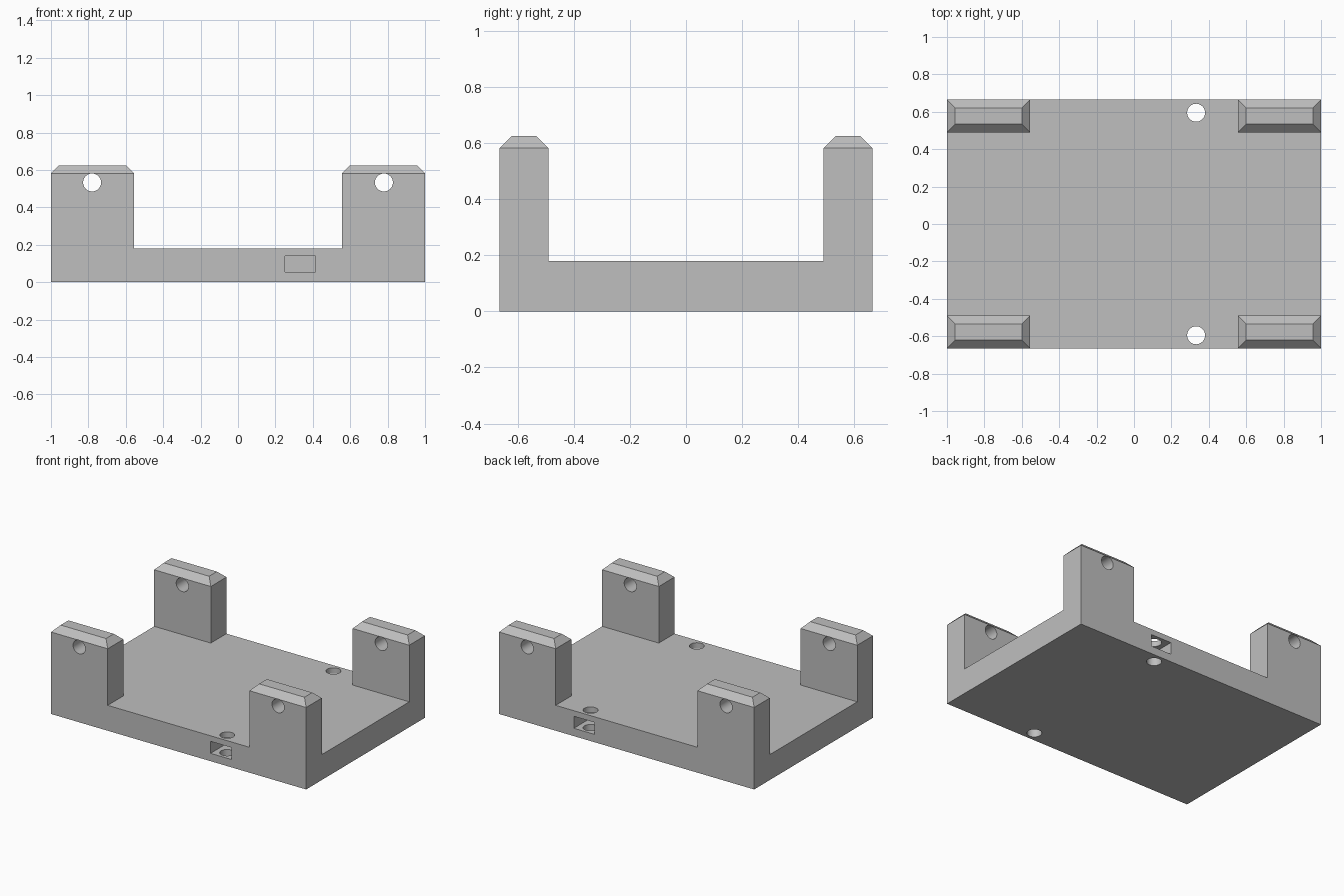
import bpy
import math
from mathutils import Matrix

default = bpy.data.objects.get("Cube")
if default:
    bpy.data.objects.remove(default, do_unlink=True)

HALF_X, HALF_Y = 1.0, 0.665
PLATE, TOP, BEVEL = 0.18, 0.625, 0.044
HOLE = 0.048

grey = bpy.data.materials.new("plain_grey")
grey.use_nodes = True
colour = (0.52, 0.52, 0.52, 1)
grey.diffuse_color = colour
grey.node_tree.nodes["Principled BSDF"].inputs["Base Color"].default_value = colour


def u_profile(name, outer, inner, depth, turn):
    """U-shaped outline with chamfered uprights, extruded across the model."""
    half = [(inner, PLATE), (inner, TOP - BEVEL), (inner + BEVEL, TOP),
            (outer - BEVEL, TOP), (outer, TOP - BEVEL), (outer, 0)]
    outline = half + [(-u, z) for u, z in reversed(half)]
    n = len(outline)
    verts = [(u, v, z) for v in (-depth, depth) for u, z in outline]
    faces = [tuple(range(n)), tuple(range(2 * n - 1, n - 1, -1))]
    faces += [(i, i + n, (i + 1) % n + n, (i + 1) % n) for i in range(n)]
    mesh = bpy.data.meshes.new(name)
    mesh.from_pydata(verts, [], faces)
    mesh.transform(Matrix.Rotation(turn, 4, "Z"))
    mesh.materials.append(grey)
    obj = bpy.data.objects.new(name, mesh)
    bpy.context.collection.objects.link(obj)
    bpy.context.view_layer.objects.active = obj
    bpy.ops.object.select_all(action="DESELECT")
    obj.select_set(True)
    bpy.ops.object.mode_set(mode="EDIT")
    bpy.ops.mesh.select_all(action="SELECT")
    bpy.ops.mesh.normals_make_consistent(inside=False)
    bpy.ops.object.mode_set(mode="OBJECT")
    return obj


def combine(target, tool, operation):
    """Apply a boolean and discard the helper."""
    tool.hide_render = True
    mod = target.modifiers.new(tool.name, "BOOLEAN")
    mod.operation, mod.solver, mod.object = operation, "EXACT", tool
    bpy.ops.object.select_all(action="DESELECT")
    bpy.context.view_layer.objects.active = target
    target.select_set(True)
    bpy.ops.object.modifier_apply(modifier=mod.name)
    bpy.data.objects.remove(tool, do_unlink=True)


def drill(target, location, length, tilt=0):
    bpy.ops.mesh.primitive_cylinder_add(vertices=48, radius=HOLE, depth=length,
                                        location=location, rotation=(tilt, 0, 0))
    combine(target, bpy.context.object, "DIFFERENCE")


# Plate with four chamfered posts: the overlap of two crossed U shapes
cradle = u_profile("cradle", HALF_X, 0.556, HALF_Y + 0.2, 0)
side = u_profile("side_shape", HALF_Y, 0.49, HALF_X + 0.2, math.pi / 2)
combine(cradle, side, "INTERSECT")

# Cross holes through the front and back posts
for x in (-0.78, 0.78):
    drill(cradle, (x, 0, 0.533), 2, math.pi / 2)

# Edge slots, each crossed by an upright screw hole
for s in (-1, 1):
    bpy.ops.mesh.primitive_cube_add(size=1, location=(0.332, s * HALF_Y, 0.098))
    slot = bpy.context.object
    slot.scale = (0.163, 0.3, 0.085)
    combine(cradle, slot, "DIFFERENCE")
    drill(cradle, (0.332, s * 0.595, 0.1), 0.4)

# Smooth hole walls, sharp edges elsewhere
bpy.ops.object.select_all(action="DESELECT")
cradle.select_set(True)
bpy.context.view_layer.objects.active = cradle
bpy.ops.object.shade_smooth_by_angle(angle=math.radians(30))
cradle.data.materials.clear()
cradle.data.materials.append(grey)
for face in cradle.data.polygons:
    face.material_index = 0
